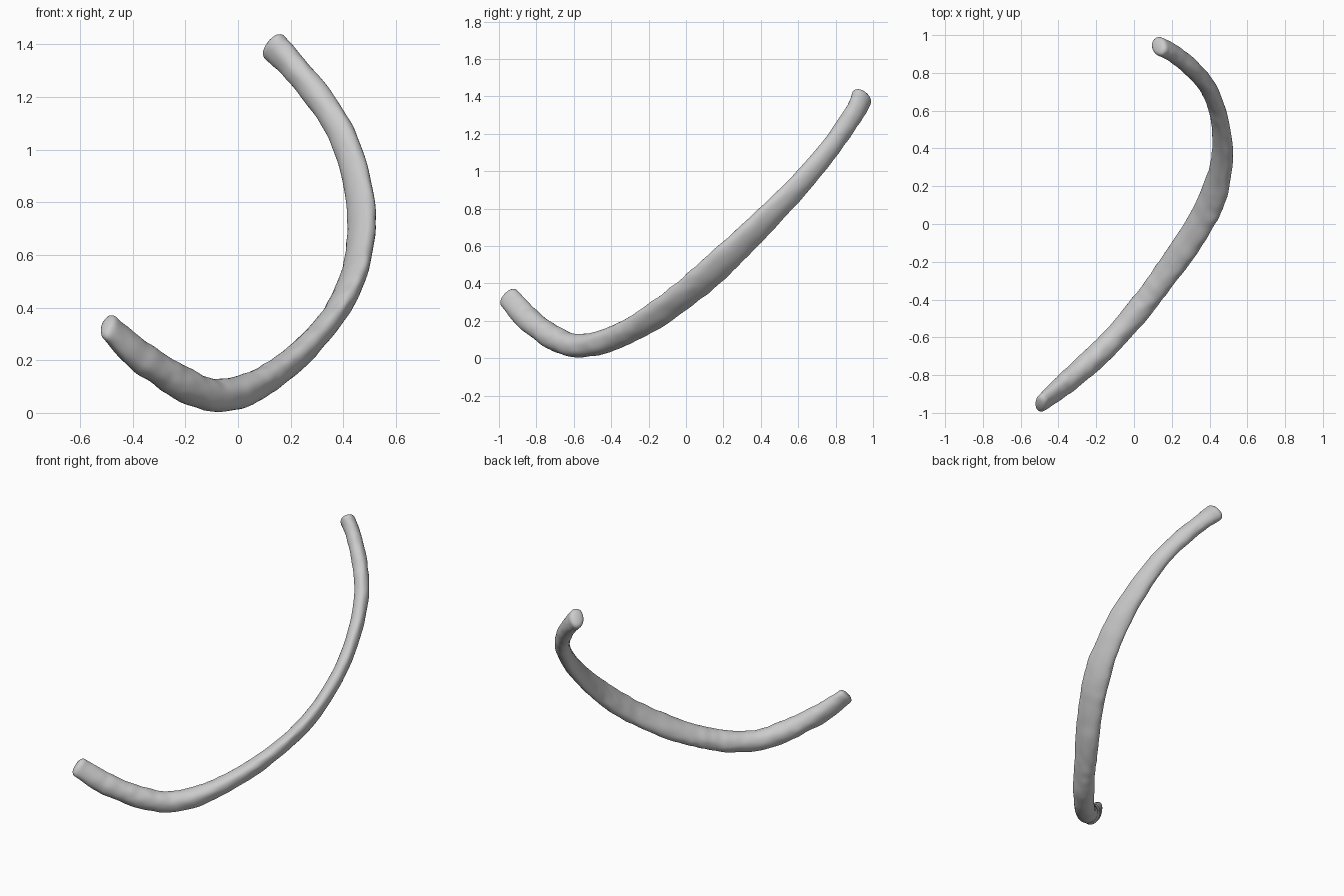
import bpy, bmesh, math, random
from mathutils import Vector

if "Cube" in bpy.data.objects:
    bpy.data.objects.remove(bpy.data.objects["Cube"])

random.seed(4)

# Centre line: x, y, z, diameter across the broad side, diameter across the other side
PATH = [
    (-0.493, -0.95, 0.33, .07, .12), (-0.40, -0.875, 0.238, .10, .13),
    (-0.30, -0.79, 0.165, .12, .13), (-0.20, -0.70, 0.105, .125, .13),
    (-0.09, -0.59, 0.067, .125, .128), (0.02, -0.46, 0.083, .135, .122),
    (0.12, -0.33, 0.135, .145, .108), (0.22, -0.19, 0.21, .16, .10),
    (0.33, -0.03, 0.325, .172, .092), (0.405, 0.11, 0.44, .176, .088),
    (0.452, 0.25, 0.57, .17, .085), (0.469, 0.42, 0.735, .155, .083),
    (0.447, 0.58, 0.90, .135, .085), (0.393, 0.72, 1.06, .118, .09),
    (0.305, 0.825, 1.20, .11, .092), (0.205, 0.905, 1.32, .112, .092),
    (0.13, 0.943, 1.398, .125, .088)]
WIDE = Vector((0.52, -0.66, 0.53))   # direction of the broad side
SIDES, STEPS = 16, 5


def spline(a, b, c, d, t):
    return [0.5 * (2*q + (r-p)*t + (2*p-5*q+4*r-s)*t*t + (3*q-p-3*r+s)*t**3)
            for p, q, r, s in zip(a, b, c, d)]


# Smooth the centre line
pts = []
n = len(PATH)
for i in range(n - 1):
    a, d = PATH[max(i-1, 0)], PATH[min(i+2, n-1)]
    pts += [spline(a, PATH[i], PATH[i+1], d, k/STEPS) for k in range(STEPS)]
pts.append(list(PATH[-1]))

# Flattened shaft with a slightly knobbly surface
bm = bmesh.new()
rings = []


def add_ring(centre, tangent, wide, thin, rough):
    u = (WIDE - tangent * WIDE.dot(tangent)).normalized()
    v = tangent.cross(u)
    swell = 1.01 + random.uniform(-rough, rough) * 0.6
    ring = []
    for k in range(SIDES):
        t = 2 * math.pi * k / SIDES
        s = swell + random.uniform(-rough, rough)
        ring.append(bm.verts.new(centre + u*(math.cos(t)*wide/2*s) + v*(math.sin(t)*thin/2*s)))
    rings.append(ring)


for i, p in enumerate(pts):
    c = Vector(p[:3])
    tan = (Vector(pts[min(i+1, len(pts)-1)][:3]) - Vector(pts[max(i-1, 0)][:3])).normalized()
    if i == 0:
        add_ring(c - tan*0.018, tan, p[3]*0.65, p[4]*0.65, 0)
    add_ring(c, tan, p[3], p[4], 0.06)
    if i == len(pts) - 1:
        add_ring(c + tan*0.015, tan, p[3]*0.65, p[4]*0.65, 0)

for r, s in zip(rings, rings[1:]):
    for k in range(SIDES):
        j = (k + 1) % SIDES
        bm.faces.new((r[k], r[j], s[j], s[k]))
bm.faces.new(rings[0][::-1])
bm.faces.new(rings[-1])
bmesh.ops.recalc_face_normals(bm, faces=bm.faces)
for f in bm.faces:
    f.smooth = True

mesh = bpy.data.meshes.new("curved_shaft")
bm.to_mesh(mesh)
bm.free()
shaft = bpy.data.objects.new("curved_shaft", mesh)
bpy.context.collection.objects.link(shaft)
sub = shaft.modifiers.new("soften", 'SUBSURF')
sub.levels = sub.render_levels = 1
